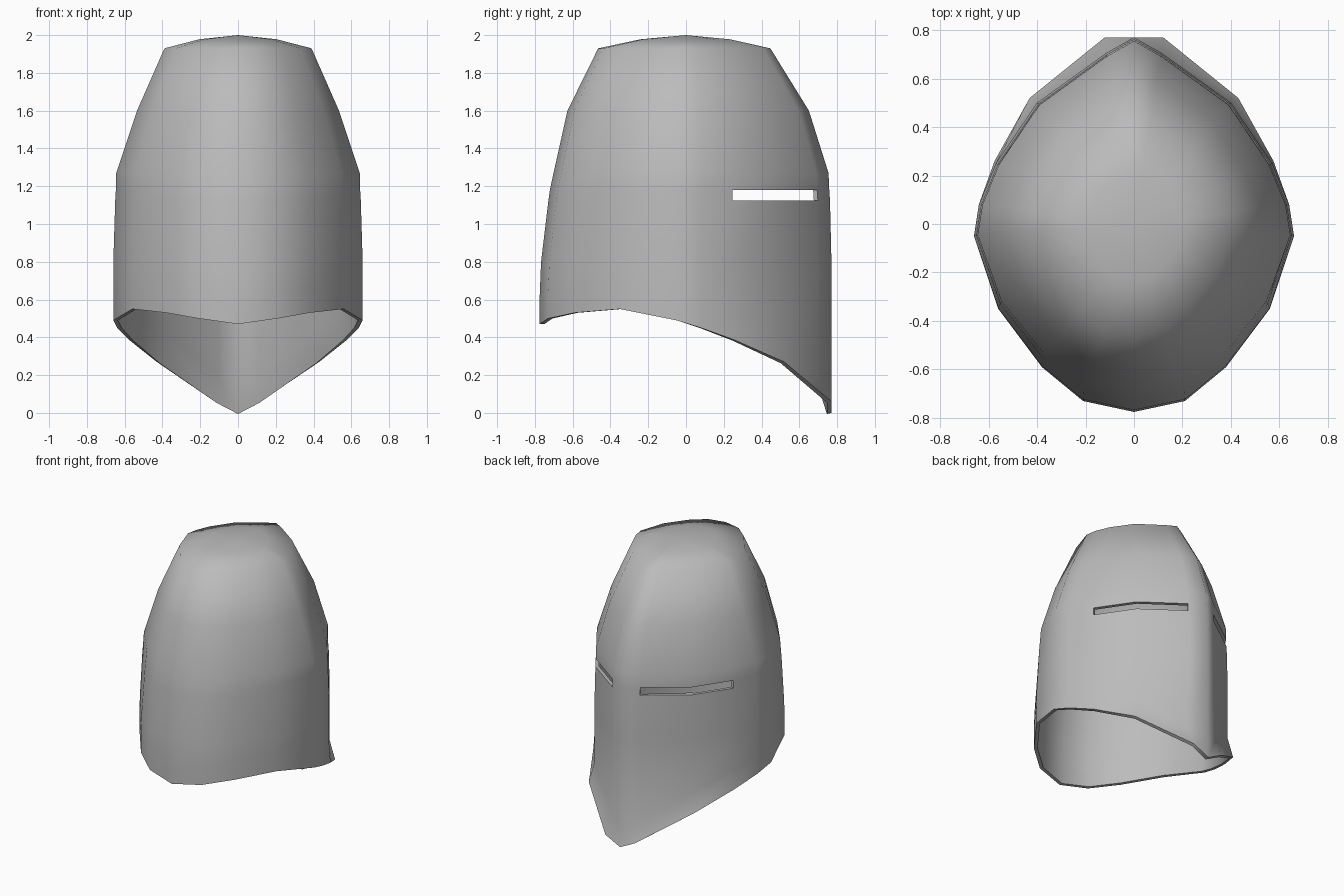
import bpy
import math

cube = bpy.data.objects.get("Cube")
if cube:
    bpy.data.objects.remove(cube, do_unlink=True)

# Half plan of the helmet from the face ridge round to the back: x, y, rim height
HALF = [(0, .77, 0), (.115, .705, .06), (.40, .50, .27), (.57, .25, .385),
        (.64, .08, .45), (.66, -.05, .49), (.56, -.35, .55), (.38, -.59, .53),
        (.21, -.73, .50), (0, -.775, .47)]
# The rim flares outward beside the chin
FLARE = {1: (.12, .77), 2: (.43, .52), 3: (.575, .26)}
# Levels above the rim: z, width scale, face depth scale, back depth scale
LEVELS = [(.80, 1, 1, .99), (1.125, .985, .99, .94), (1.18, .98, .985, .93),
          (1.27, .977, .98, .905), (1.60, .81, .845, .81),
          (1.93, .59, .58, .60), (1.978, .31, .30, .31)]
SLIT_LEVEL = 2

# Columns all the way round, the second half mirrored
last = len(HALF) - 1
columns = [(i, 1) for i in range(last + 1)] + [(i, -1) for i in range(last - 1, 0, -1)]
count = len(columns)

verts = []
for i, side in columns:
    x, y = FLARE.get(i, HALF[i][:2])
    verts.append((side * x, y, HALF[i][2]))
for i, side in columns:
    x, y, rim = HALF[i]
    verts.append((side * x, y, rim + .14))
for z, width, face, back in LEVELS:
    for i, side in columns:
        x, y, rim = HALF[i]
        verts.append((side * x * width, y * (face if y > 0 else back), z))
crown = len(verts)
verts.append((0, 0, 2))

# Skin, leaving an eye slit open on each side of the face ridge
slit_columns = {1, 2, count - 2, count - 3}
faces = []
rows = len(LEVELS) + 2
for r in range(rows - 1):
    for c in range(count):
        if r == SLIT_LEVEL + 1 and c in slit_columns:
            continue
        n = (c + 1) % count
        a, b = r * count, (r + 1) * count
        faces.append((a + n, a + c, b + c, b + n))
top = (rows - 1) * count
for c in range(count):
    faces.append((top + (c + 1) % count, top + c, crown))

mesh = bpy.data.meshes.new("helmet_shell")
mesh.from_pydata(verts, [], faces)
helmet = bpy.data.objects.new("helmet_shell", mesh)
bpy.context.collection.objects.link(helmet)
bpy.context.view_layer.objects.active = helmet
helmet.select_set(True)

# Consistent outward normals, then plate thickness
bpy.ops.object.mode_set(mode='EDIT')
bpy.ops.mesh.select_all(action='SELECT')
bpy.ops.mesh.normals_make_consistent(inside=False)
bpy.ops.object.mode_set(mode='OBJECT')
plate = helmet.modifiers.new("plate_thickness", 'SOLIDIFY')
plate.thickness = .025
plate.offset = -1
bpy.ops.object.modifier_apply(modifier=plate.name)
bpy.ops.object.shade_smooth_by_angle(angle=math.radians(62))

# Plain steel
steel = bpy.data.materials.new("grey_steel")
steel.use_nodes = True
colour = (.5, .5, .5, 1)
steel.diffuse_color = colour
steel.node_tree.nodes["Principled BSDF"].inputs["Base Color"].default_value = colour
mesh.materials.append(steel)
